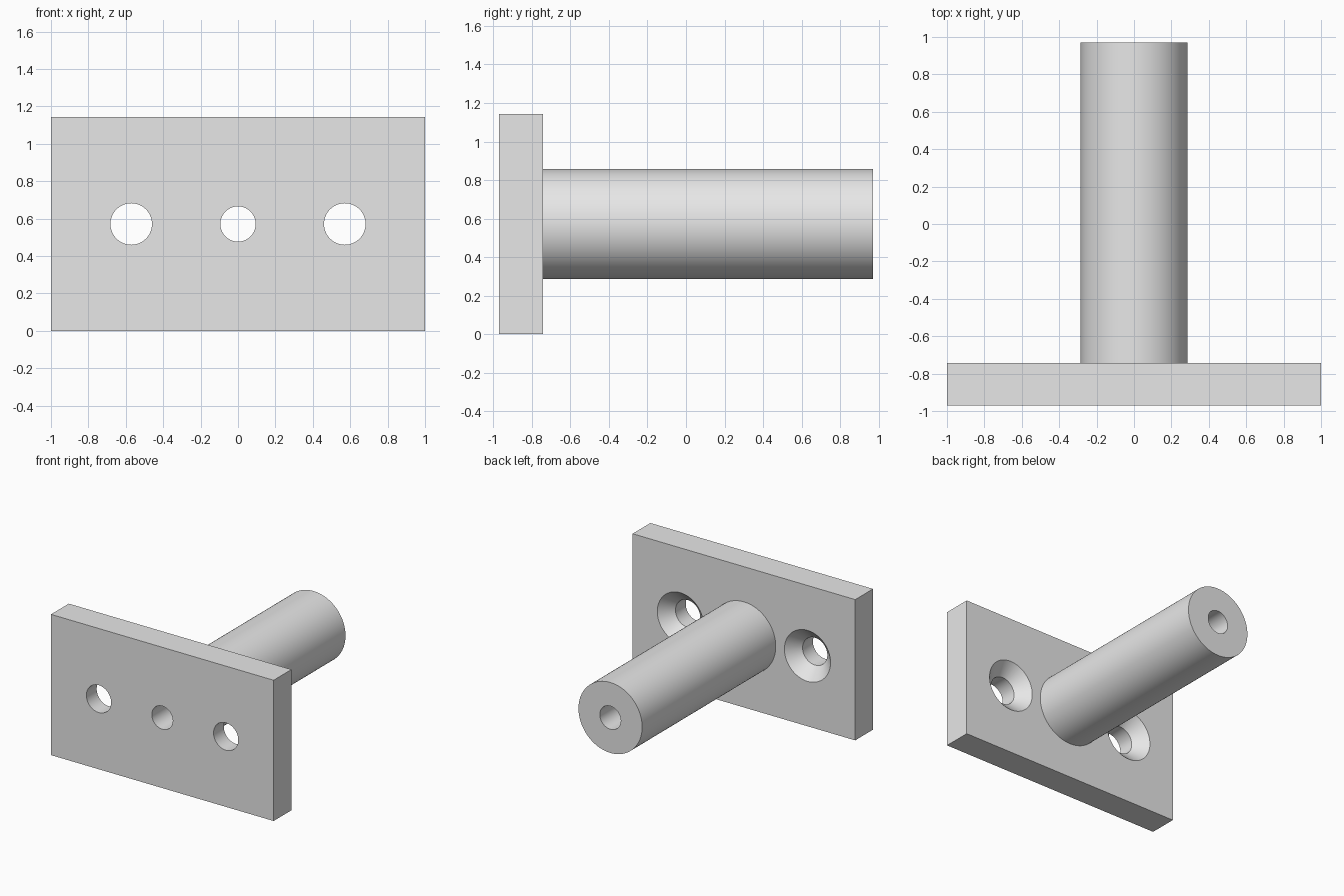
import bpy
import bmesh
import math
from mathutils import Matrix, Vector

cube = bpy.data.objects.get("Cube")
if cube:
    bpy.data.objects.remove(cube, do_unlink=True)

FRONT, BACK, END = -0.971, -0.743, 0.971   # plate front, plate back, shaft end
HEIGHT = 1.143
MID = HEIGHT / 2
SEGMENTS = 96

grey = bpy.data.materials.new("plain grey")
grey.use_nodes = True
grey.diffuse_color = (0.8, 0.8, 0.8, 1)
grey.node_tree.nodes["Principled BSDF"].inputs["Base Color"].default_value = (0.8, 0.8, 0.8, 1)


def add_object(name, bm):
    bmesh.ops.recalc_face_normals(bm, faces=bm.faces)
    mesh = bpy.data.meshes.new(name)
    bm.to_mesh(mesh)
    bm.free()
    mesh.materials.append(grey)
    obj = bpy.data.objects.new(name, mesh)
    bpy.context.collection.objects.link(obj)
    return obj


def turned(name, x, profile):
    """Solid turned about a y-direction axis from (radius, y) points."""
    bm = bmesh.new()
    rings = []
    for radius, y in profile:
        rings.append([bm.verts.new((x + radius * math.cos(a), y, MID + radius * math.sin(a)))
                      for a in (math.tau * i / SEGMENTS for i in range(SEGMENTS))])
    for near, far in zip(rings, rings[1:]):
        for i in range(SEGMENTS):
            j = (i + 1) % SEGMENTS
            bm.faces.new((near[i], near[j], far[j], far[i]))
    bm.faces.new(rings[0])
    bm.faces.new(rings[-1])
    return add_object(name, bm)


def combine(target, tool, operation):
    """Apply a boolean and remove its helper."""
    tool.hide_render = True
    mod = target.modifiers.new(operation.lower(), 'BOOLEAN')
    mod.operation = operation
    mod.solver = 'EXACT'
    mod.object = tool
    bpy.context.view_layer.objects.active = target
    bpy.ops.object.modifier_apply(modifier=mod.name)
    bpy.data.objects.remove(tool, do_unlink=True)


# Rectangular base plate
bm = bmesh.new()
bmesh.ops.create_cube(bm, size=1, matrix=Matrix.LocRotScale(
    Vector((0, (FRONT + BACK) / 2, MID)), None, Vector((2, BACK - FRONT, HEIGHT))))
bracket = add_object("base_plate_with_shaft", bm)

# Round shaft, rooted inside the plate
combine(bracket, turned("shaft", 0, [(0.286, BACK - 0.1), (0.286, END)]), 'UNION')

# Central bore through plate and shaft
combine(bracket, turned("bore_cutter", 0, [(0.094, FRONT - 0.1), (0.094, END + 0.1)]), 'DIFFERENCE')

# Countersunk screw holes on both sides of the shaft
HOLE, SINK = 0.111, 0.207
for side in (-1, 1):
    cutter = turned("screw_hole_cutter", side * 0.571, [
        (HOLE, FRONT - 0.1), (HOLE, BACK - (SINK - HOLE)), (SINK, BACK), (SINK, BACK + 0.1)])
    combine(bracket, cutter, 'DIFFERENCE')

# Smooth round walls, sharp rims
bpy.ops.object.select_all(action='DESELECT')
bracket.select_set(True)
bpy.context.view_layer.objects.active = bracket
bpy.ops.object.shade_smooth_by_angle(angle=math.radians(30))
